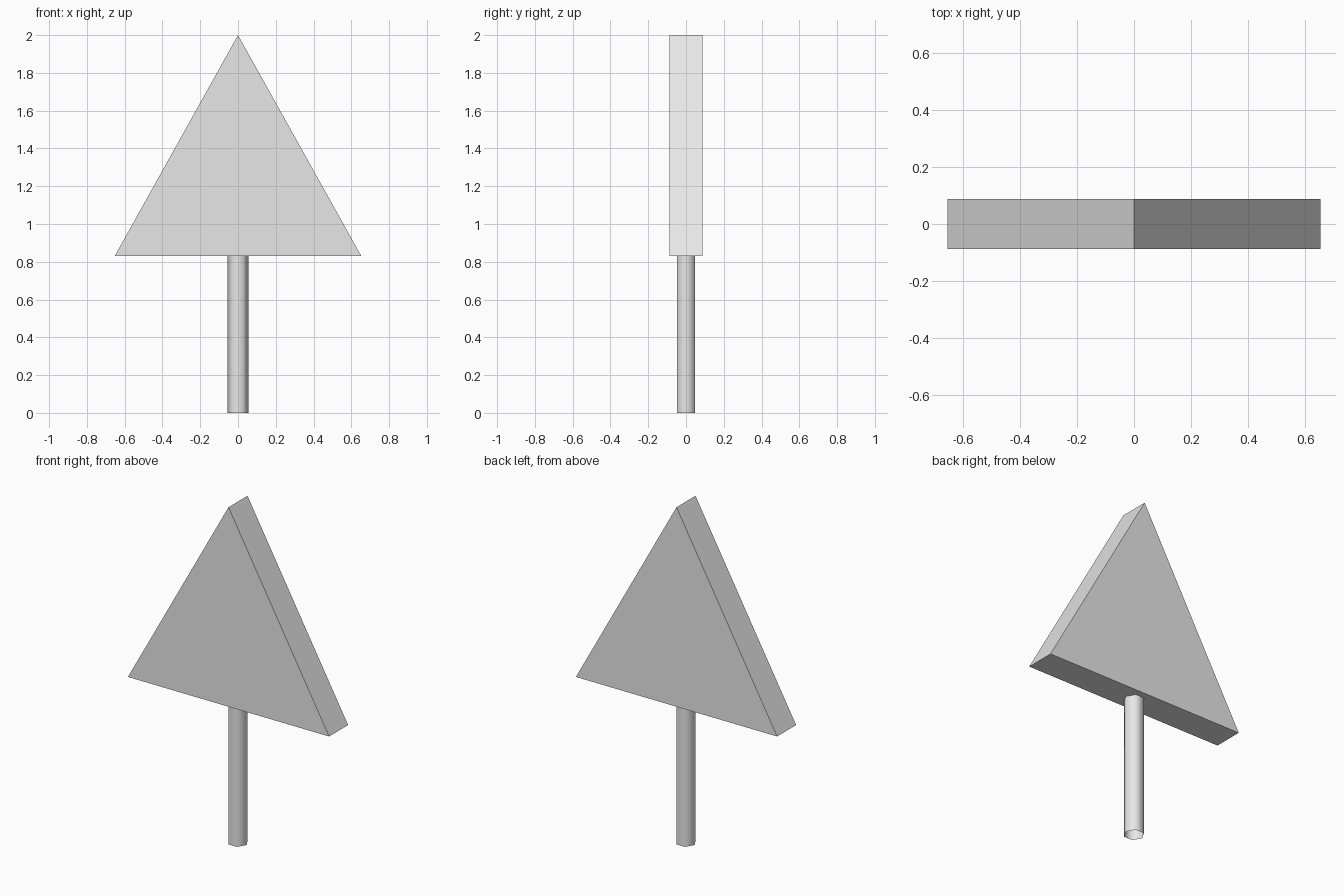
import bpy
import bmesh
from mathutils import Vector

cube = bpy.data.objects.get("Cube")
if cube:
    bpy.data.objects.remove(cube, do_unlink=True)

# Single plain grey
grey = bpy.data.materials.new("light grey")
grey.use_nodes = True
colour = (0.8, 0.8, 0.8, 1)
grey.diffuse_color = colour
grey.node_tree.nodes["Principled BSDF"].inputs["Base Color"].default_value = colour

BASE_Z, TOP_Z = 0.83, 2.0
HALF_WIDTH, HALF_DEPTH = 0.653, 0.088
POST_RADIUS = 0.056


def add_object(name, bm):
    bmesh.ops.recalc_face_normals(bm, faces=bm.faces)
    mesh = bpy.data.meshes.new(name)
    bm.to_mesh(mesh)
    bm.free()
    mesh.materials.append(grey)
    obj = bpy.data.objects.new(name, mesh)
    bpy.context.collection.objects.link(obj)
    return obj


# Triangular panel: front outline extruded backwards
bm = bmesh.new()
outline = [(-HALF_WIDTH, BASE_Z), (HALF_WIDTH, BASE_Z), (0, TOP_Z)]
face = bm.faces.new([bm.verts.new((x, -HALF_DEPTH, z)) for x, z in outline])
extruded = bmesh.ops.extrude_face_region(bm, geom=[face], use_keep_orig=True)
moved = [v for v in extruded["geom"] if isinstance(v, bmesh.types.BMVert)]
bmesh.ops.translate(bm, verts=moved, vec=Vector((0, 2 * HALF_DEPTH, 0)))
add_object("triangular_panel", bm)

# Six-sided open post with corners on the x axis, smooth shaded
bpy.ops.mesh.primitive_cylinder_add(
    vertices=6, radius=POST_RADIUS, depth=BASE_Z, end_fill_type='NOTHING',
    location=(0, 0, BASE_Z / 2), rotation=(0, 0, 0.5235988))
post = bpy.context.object
post.name = "post"
post.data.materials.append(grey)
bpy.ops.object.shade_smooth()
